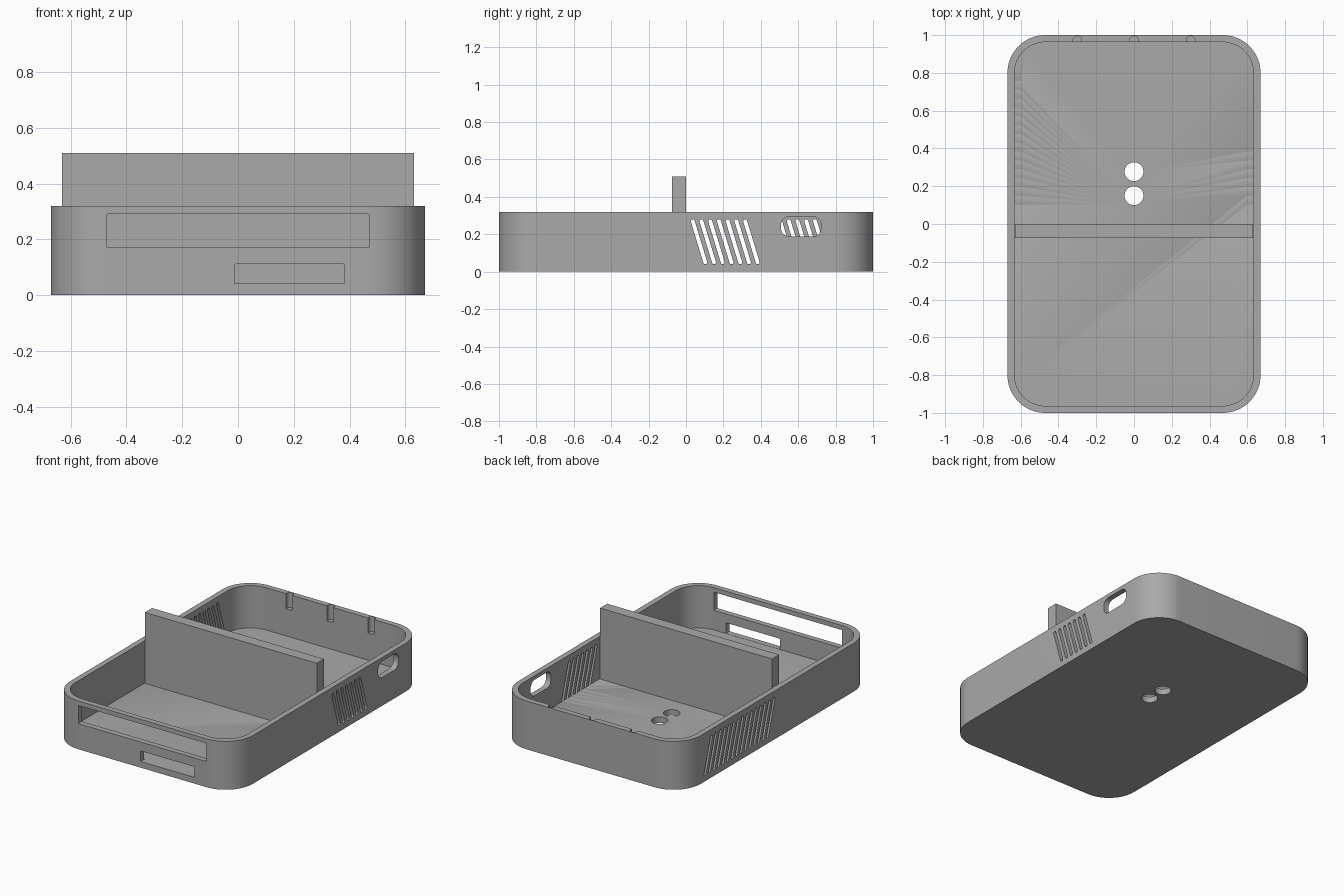
import bpy, bmesh
from math import sin, cos, pi, radians, atan2, hypot
from mathutils import Vector

cube = bpy.data.objects.get("Cube")
if cube:
    bpy.data.objects.remove(cube, do_unlink=True)

# One flat grey plastic
grey = bpy.data.materials.new("grey_plastic")
grey.use_nodes = True
GREY = (0.4, 0.4, 0.4, 1)
grey.diffuse_color = GREY
grey.node_tree.nodes["Principled BSDF"].inputs["Base Color"].default_value = GREY

HALF_W, HALF_L, HEIGHT = 0.67, 1.0, 0.32
WALL, FLOOR = 0.037, 0.04


def rounded(cu, cv, w, h, r, turn=0.0, steps=8):
    """Outline of a rounded rectangle, turned about its centre."""
    pts = []
    for k, (su, sv) in enumerate([(1, 1), (-1, 1), (-1, -1), (1, -1)]):
        for i in range(steps + 1):
            a = (k + i / steps) * pi / 2
            u = su * (w / 2 - r) + r * cos(a)
            v = sv * (h / 2 - r) + r * sin(a)
            pts.append((cu + u * cos(turn) - v * sin(turn),
                        cv + u * sin(turn) + v * cos(turn)))
    return pts


def add_prism(bm, outline, axis, lo, hi):
    """Extrude an outline along x, y or z from lo to hi."""
    place = {"x": lambda u, v, t: (t, u, v),
             "y": lambda u, v, t: (u, t, v),
             "z": lambda u, v, t: (u, v, t)}[axis]
    a = [bm.verts.new(place(u, v, lo)) for u, v in outline]
    b = [bm.verts.new(place(u, v, hi)) for u, v in outline]
    faces = [bm.faces.new(a), bm.faces.new(b)]
    for i in range(len(a)):
        j = (i + 1) % len(a)
        faces.append(bm.faces.new((a[i], a[j], b[j], b[i])))
    bmesh.ops.recalc_face_normals(bm, faces=faces)


def make(name, prisms):
    bm = bmesh.new()
    for p in prisms:
        add_prism(bm, *p)
    mesh = bpy.data.meshes.new(name)
    bm.to_mesh(mesh)
    bm.free()
    mesh.materials.append(grey)
    obj = bpy.data.objects.new(name, mesh)
    bpy.context.collection.objects.link(obj)
    return obj


def activate(obj):
    bpy.ops.object.select_all(action="DESELECT")
    obj.select_set(True)
    bpy.context.view_layer.objects.active = obj


def cut(obj, prisms):
    cutter = make("cutter", prisms)
    cutter.hide_render = True
    mod = obj.modifiers.new("cut", "BOOLEAN")
    mod.operation, mod.solver, mod.object = "DIFFERENCE", "EXACT", cutter
    activate(obj)
    bpy.ops.object.modifier_apply(modifier=mod.name)
    bpy.data.objects.remove(cutter, do_unlink=True)


def slanted_vents(count, lo, hi):
    """Row of slanted round-ended vents through a side wall."""
    top, bottom = Vector((0.033, 0.28)), Vector((0.106, 0.04))
    d = top - bottom
    mid = (top + bottom) / 2
    return [(rounded(mid.x + 0.0467 * i, mid.y, d.length, 0.021, 0.0104,
                     atan2(d.y, d.x), 4), "x", lo, hi) for i in range(count)]


# Tray: rounded block, hollowed from above
tray = make("tray", [(rounded(0, 0, 2 * HALF_W, 2 * HALF_L, 0.2, steps=16),
                      "z", 0, HEIGHT)])
cut(tray, [(rounded(0, 0, 2 * (HALF_W - WALL), 2 * (HALF_L - WALL), 0.165,
                    steps=16), "z", FLOOR, 0.6)])

# Side vents and the rounded port on the left wall
openings = slanted_vents(7, 0.6, 0.75) + slanted_vents(15, -0.75, -0.6)
openings.append((rounded(0.615, 0.241, 0.214, 0.107, 0.045), "x", 0.6, 0.75))

# Wide and narrow front slots
openings.append((rounded(0, 0.23, 0.94, 0.12, 0.004, steps=2), "y", -1.1, -0.94))
openings.append((rounded(0.184, 0.076, 0.394, 0.07, 0.004, steps=2),
                 "y", -1.1, -0.94))

# Floor holes
for y in (0.15, 0.277):
    openings.append((rounded(0, y, 0.1, 0.1, 0.0499), "z", -0.1, 0.1))

# Grooves inside the back wall
for x in (-0.3, 0, 0.3):
    openings.append((rounded(x, 0.972, 0.046, 0.046, 0.0229), "z", 0.22, 0.4))
cut(tray, openings)

# Upright partition across the middle
partition = make("partition", [(
    [(-0.63, -0.075), (0.63, -0.075), (0.63, 0), (-0.63, 0)],
    "z", FLOOR - 0.005, 0.51)])

for obj in (tray, partition):
    activate(obj)
    bpy.ops.object.shade_smooth_by_angle(angle=radians(30))
